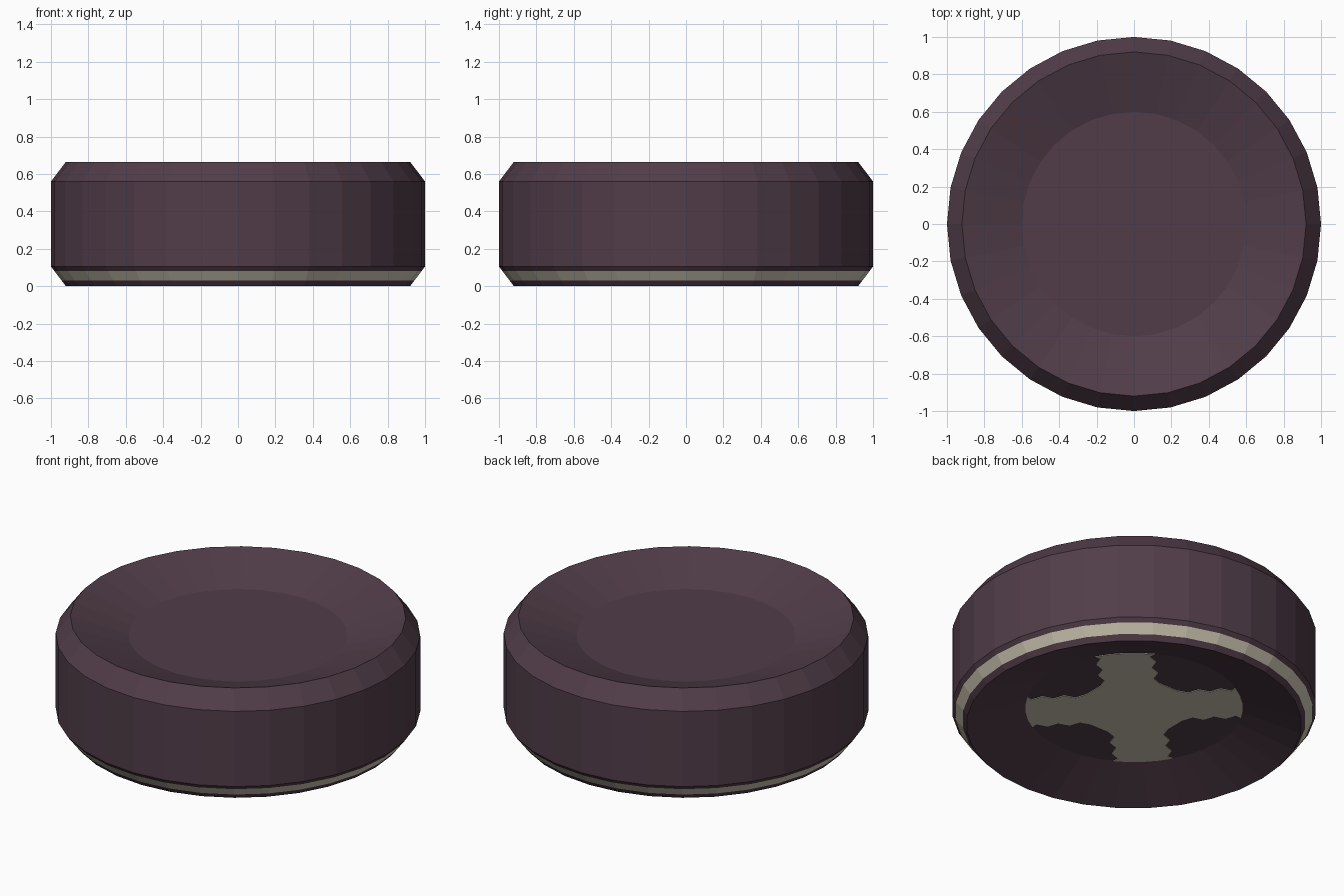
import bpy, bmesh, math
from mathutils import Vector

if "Cube" in bpy.data.objects:
    bpy.data.objects.remove(bpy.data.objects["Cube"])

SIDES = 32


def material(name, colour):
    m = bpy.data.materials.new(name)
    m.diffuse_color = (*colour, 1)
    m.use_nodes = True
    m.node_tree.nodes["Principled BSDF"].inputs["Base Color"].default_value = m.diffuse_color
    return m


plum = material("dark_plum", (0.082, 0.046, 0.065))
cream = material("warm_cream", (0.62, 0.57, 0.45))


def make_object(name, bm, mats):
    bmesh.ops.recalc_face_normals(bm, faces=bm.faces)
    me = bpy.data.meshes.new(name)
    bm.to_mesh(me)
    bm.free()
    for m in mats:
        me.materials.append(m)
    ob = bpy.data.objects.new(name, me)
    bpy.context.collection.objects.link(ob)
    return ob


# Puck body: lathed profile (radius, height), dished on both faces
def chamfer_r(z):
    return 0.92 + 0.08 * z / 0.105


profile = [(0.6, 0.11), (0.92, 0.0), (chamfer_r(0.03), 0.03), (chamfer_r(0.081), 0.081),
           (1.0, 0.105), (1.0, 0.56), (0.92, 0.665), (0.6, 0.555)]
STRIPE = 2  # profile segment painted cream
bm = bmesh.new()
rings = []
for r, z in profile:
    rings.append([bm.verts.new((r * math.cos(math.tau * i / SIDES),
                                r * math.sin(math.tau * i / SIDES), z)) for i in range(SIDES)])
for k in range(len(rings) - 1):
    for i in range(SIDES):
        j = (i + 1) % SIDES
        f = bm.faces.new((rings[k][i], rings[k][j], rings[k + 1][j], rings[k + 1][i]))
        f.material_index = 1 if k == STRIPE else 0
bm.faces.new(rings[0])
bm.faces.new(rings[-1])
make_object("puck_body", bm, [plum, cream])

# Diagonal cross with stepped edges, painted on the underside
right_edge = [(0.21, 0.21 - 0.03)]
right_edge = [(0.25 + 0.06 * n, 0.165 if n % 2 == 0 else 0.135) for n in range(6)]
end = [(0.597 * math.cos(a), 0.597 * math.sin(a)) for a in (0.28, 0.14, 0, -0.14, -0.28)]
# one arm pointing along +u, from upper inner corner round to lower inner corner
arm = [(u, w) for u, w in right_edge] + end + [(u, -w) for u, w in reversed(right_edge)]
bm = bmesh.new()
verts = []
for q in range(4):
    a = math.radians(45 - 90 * q)
    for u, w in arm:
        verts.append(bm.verts.new((u * math.cos(a) - w * math.sin(a),
                                   u * math.sin(a) + w * math.cos(a), 0.106)))
face = bm.faces.new(verts)
face.normal_update()
# thin plate reaching up to the dish floor
ext = bmesh.ops.extrude_face_region(bm, geom=[face])
for v in ext["geom"]:
    if isinstance(v, bmesh.types.BMVert):
        v.co += Vector((0, 0, 0.006))
make_object("underside_cross", bm, [cream])
